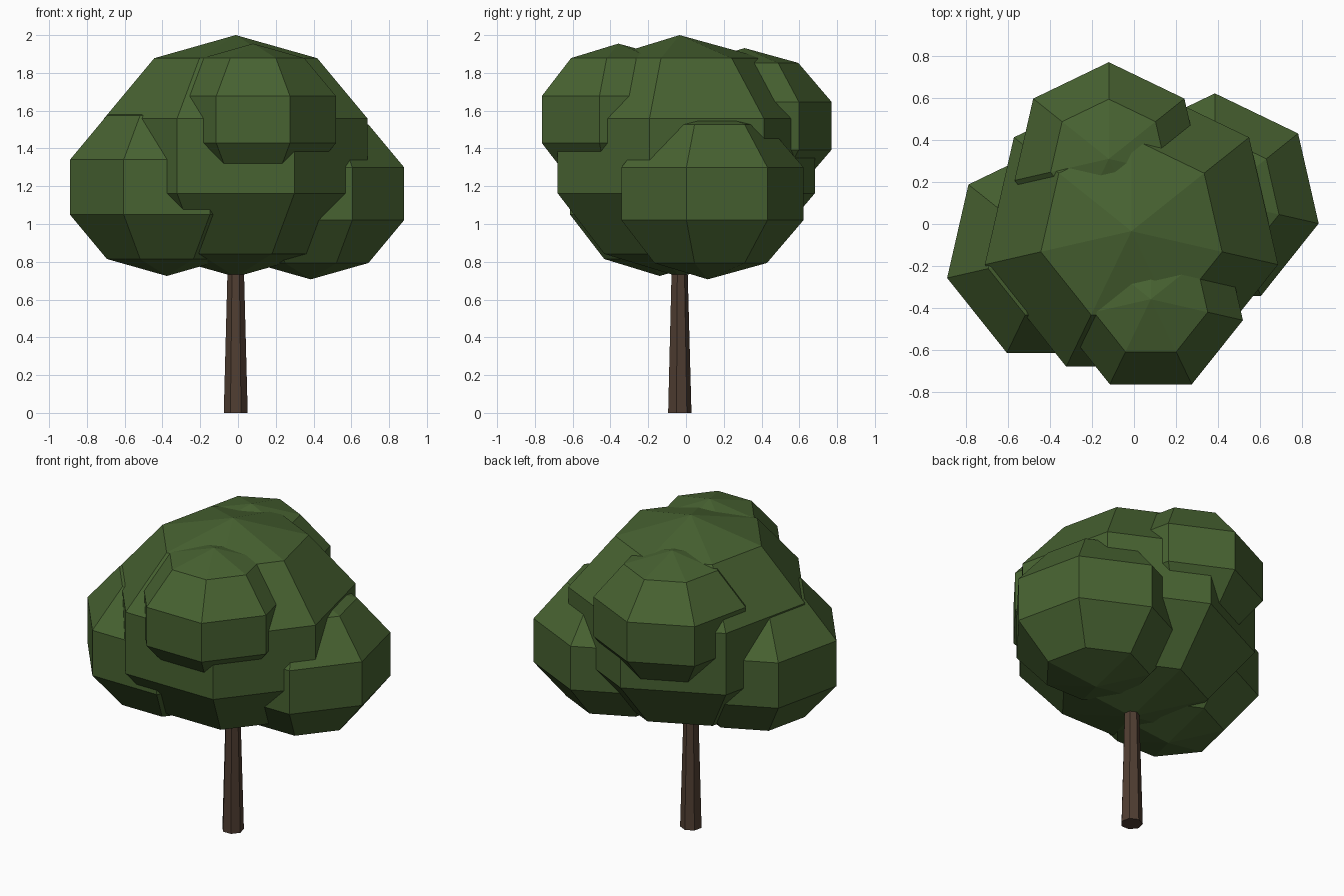
import bpy
import bmesh
from math import sin, cos, pi

SIDES = 7

if "Cube" in bpy.data.objects:
    bpy.data.objects.remove(bpy.data.objects["Cube"], do_unlink=True)


def make_material(name, rgb):
    mat = bpy.data.materials.new(name)
    mat.use_nodes = True
    color = (*rgb, 1.0)
    mat.diffuse_color = color
    bsdf = next(n for n in mat.node_tree.nodes if n.type == "BSDF_PRINCIPLED")
    bsdf.inputs["Base Color"].default_value = color
    bsdf.inputs["Roughness"].default_value = 0.9
    return mat


leaf_green = make_material("leaf green", (0.064, 0.123, 0.031))
bark_brown = make_material("bark brown", (0.080, 0.048, 0.032))


def turned(name, profile, location, material):
    """Turn a (radius, height) profile into a faceted solid with a corner toward the back."""
    bm = bmesh.new()
    rings = []
    for radius, z in profile:
        if radius < 1e-5:
            rings.append([bm.verts.new((0, 0, z))] * SIDES)
        else:
            angles = [pi / 2 + 2 * pi * i / SIDES for i in range(SIDES)]
            rings.append([bm.verts.new((radius * cos(a), radius * sin(a), z)) for a in angles])
    for low, high in zip(rings, rings[1:]):
        for i in range(SIDES):
            j = (i + 1) % SIDES
            corners = dict.fromkeys((low[i], low[j], high[j], high[i]))
            bm.faces.new(list(corners))
    # Close open ends
    for ring in (rings[0], rings[-1]):
        if ring[0] is not ring[1]:
            bm.faces.new(ring)
    bmesh.ops.recalc_face_normals(bm, faces=bm.faces)
    mesh = bpy.data.meshes.new(name)
    bm.to_mesh(mesh)
    bm.free()
    mesh.materials.append(material)
    obj = bpy.data.objects.new(name, mesh)
    obj.location = location
    bpy.context.collection.objects.link(obj)
    return obj


def leaf_clump(name, location, radius, bands=5, squash=0.85):
    """Slightly flattened low-poly ball."""
    profile = [(radius * sin(pi * k / bands), -radius * squash * cos(pi * k / bands))
               for k in range(bands + 1)]
    return turned(name, profile, location, leaf_green)


# Tapered trunk
turned("trunk", [(0.065, 0), (0.038, 1.0)], (-0.012, -0.036, 0), bark_brown)

# Overlapping foliage
leaf_clump("crown_main", (-0.012, -0.034, 1.36), 0.753)
leaf_clump("crown_left", (0.385, 0.115, 1.16), 0.533)
leaf_clump("crown_right", (-0.377, -0.14, 1.195), 0.553)
leaf_clump("crown_front", (0.08, -0.358, 1.553), 0.473)
leaf_clump("crown_back", (-0.12, 0.31, 1.52), 0.484)
